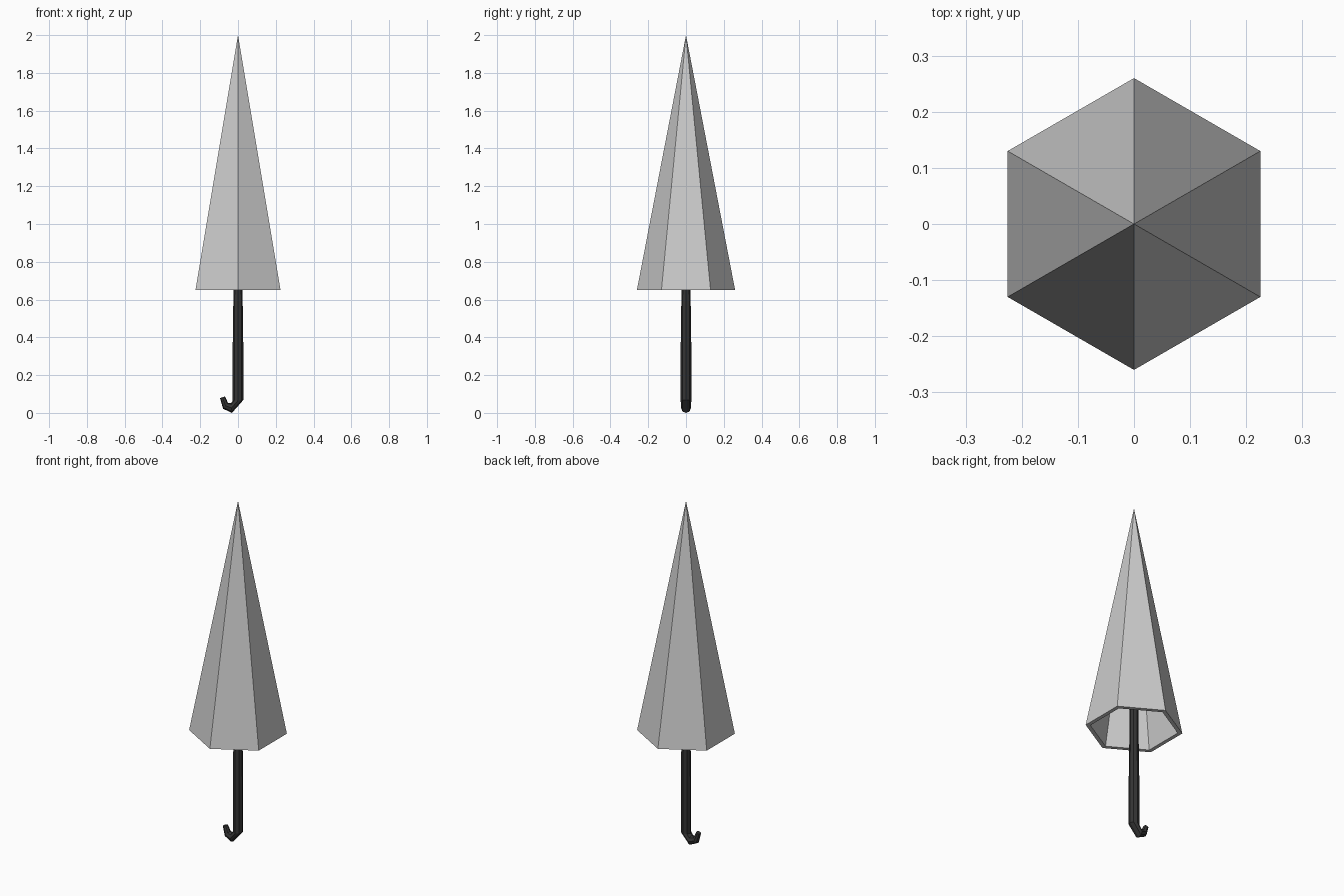
import bpy, bmesh, math
from mathutils import Vector

if "Cube" in bpy.data.objects:
    bpy.data.objects.remove(bpy.data.objects["Cube"])


def make_object(name, bm):
    bmesh.ops.recalc_face_normals(bm, faces=bm.faces)
    mesh = bpy.data.meshes.new(name)
    bm.to_mesh(mesh)
    bm.free()
    obj = bpy.data.objects.new(name, mesh)
    bpy.context.collection.objects.link(obj)
    return obj


# Canopy: hollow six-sided cone with a flat rim
def hexagon(bm, radius, z):
    return [bm.verts.new((radius * math.cos(math.radians(90 + 60 * i)),
                          radius * math.sin(math.radians(90 + 60 * i)), z))
            for i in range(6)]


bm = bmesh.new()
outer, inner = hexagon(bm, 0.26, 0.65), hexagon(bm, 0.235, 0.65)
tip, inner_tip = bm.verts.new((0, 0, 2.0)), bm.verts.new((0, 0, 1.87))
for i in range(6):
    j = (i + 1) % 6
    bm.faces.new((outer[i], outer[j], tip))
    bm.faces.new((inner[j], inner[i], inner_tip))
    bm.faces.new((outer[j], outer[i], inner[i], inner[j]))
make_object("canopy", bm)

# Shaft and hooked handle: rings set by their two side points in the xz plane
SIDES = 8
stations = [
    ((0.022, 1.80), (-0.022, 1.80)),
    ((0.024, 0.65), (-0.024, 0.65)),
    ((0.028, 0.36), (-0.028, 0.36)),
    ((0.028, 0.068), (-0.028, 0.064)),
    ((-0.032, 0.0), (-0.036, 0.053)),
    ((-0.079, 0.022), (-0.053, 0.053)),
    ((-0.095, 0.078), (-0.069, 0.087)),
]
bm = bmesh.new()
rings = []
for a, b in stations:
    a, b = Vector((a[0], 0, a[1])), Vector((b[0], 0, b[1]))
    centre, side = (a + b) / 2, (a - b) / 2
    depth = Vector((0, side.length, 0))
    rings.append([bm.verts.new(centre + side * math.cos(math.tau * i / SIDES)
                               + depth * math.sin(math.tau * i / SIDES))
                  for i in range(SIDES)])
for r, s in zip(rings, rings[1:]):
    for i in range(SIDES):
        j = (i + 1) % SIDES
        bm.faces.new((r[i], r[j], s[j], s[i]))
bm.faces.new(rings[0])
bm.faces.new(rings[-1])
handle = make_object("shaft_and_hook_handle", bm)

# Dark handle colour
dark = bpy.data.materials.new("dark_handle")
dark.diffuse_color = (0.035, 0.035, 0.035, 1)
dark.use_nodes = True
dark.node_tree.nodes["Principled BSDF"].inputs["Base Color"].default_value = dark.diffuse_color
handle.data.materials.append(dark)
